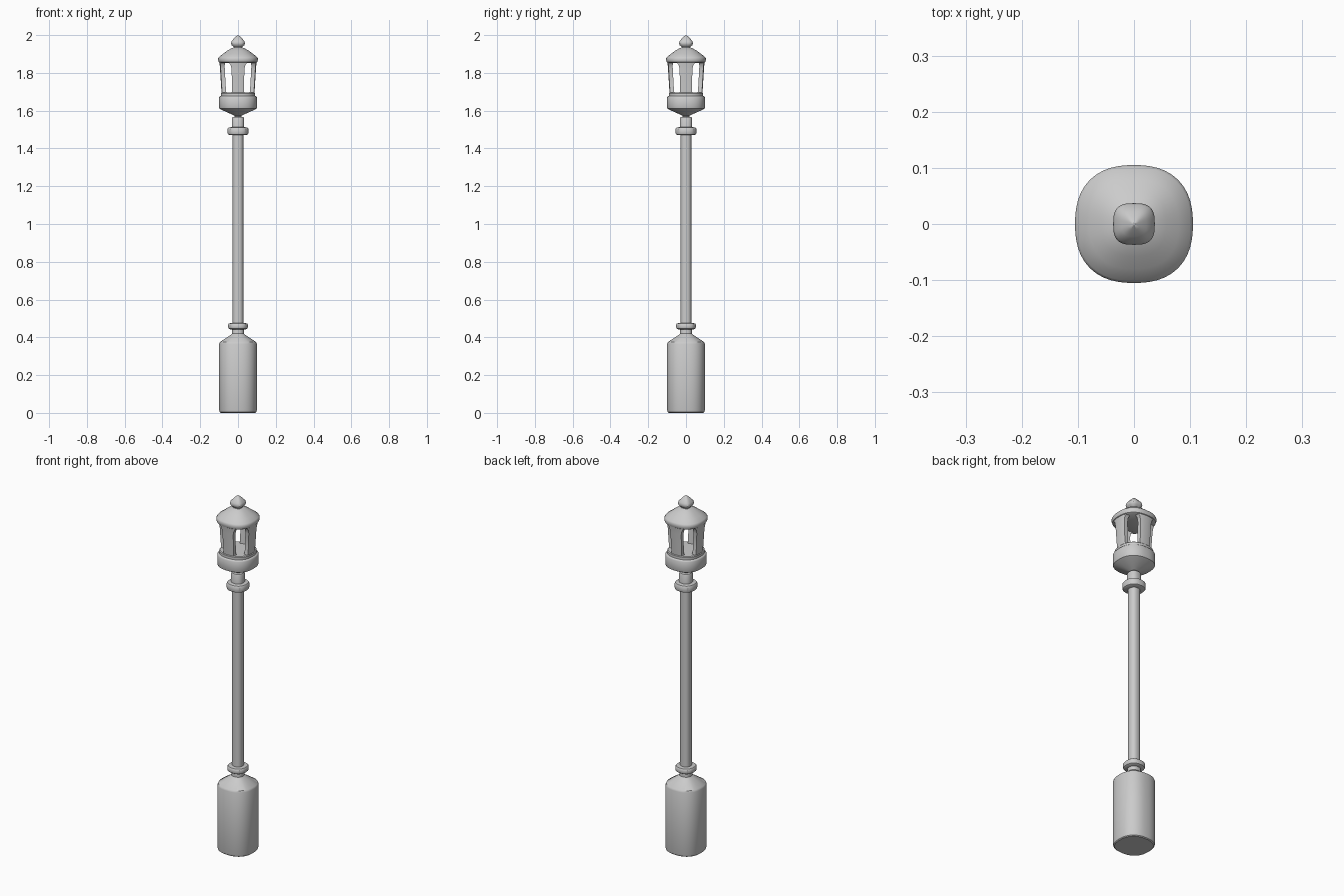
import bpy, bmesh, math

if "Cube" in bpy.data.objects:
    bpy.data.objects.remove(bpy.data.objects["Cube"])

SEG = 48


def section(r, n):
    # rounded-square ring: r is the half width on the axes
    pts = []
    for i in range(SEG):
        a = 2 * math.pi * i / SEG
        c, s = abs(math.cos(a)), abs(math.sin(a))
        k = r / (c ** n + s ** n) ** (1 / n)
        pts.append((k * math.cos(a), k * math.sin(a)))
    return pts


def finish(name, bm):
    bmesh.ops.recalc_face_normals(bm, faces=bm.faces)
    me = bpy.data.meshes.new(name)
    bm.to_mesh(me)
    bm.free()
    ob = bpy.data.objects.new(name, me)
    bpy.context.collection.objects.link(ob)
    bpy.ops.object.select_all(action='DESELECT')
    ob.select_set(True)
    bpy.context.view_layer.objects.active = ob
    bpy.ops.object.shade_smooth_by_angle(angle=math.radians(35))
    return ob


def turned(name, profile, n=2.4):
    # stack of rounded-square rings from a (radius, height) profile
    bm = bmesh.new()
    rings = [[bm.verts.new((x, y, z)) for x, y in section(r, n)] for r, z in profile]
    for a, b in zip(rings, rings[1:]):
        for i in range(SEG):
            j = (i + 1) % SEG
            bm.faces.new((a[i], a[j], b[j], b[i]))
    bm.faces.new(rings[0])
    bm.faces.new(rings[-1])
    return finish(name, bm)


# pedestal and pole
turned("pedestal", [(.092, 0), (.097, .004), (.1, .015), (.1, .365), (.096, .375),
                    (.04, .412), (.032, .42), (.031, .45)])
turned("lower_collar", [(.042, .442), (.05, .447), (.052, .452), (.052, .468), (.048, .474), (.03, .476)])
turned("pole", [(.028, .44), (.028, 1.48)])
turned("upper_collar", [(.046, 1.471), (.053, 1.475), (.055, 1.48), (.055, 1.504),
                        (.051, 1.51), (.034, 1.513)])
turned("neck", [(.033, 1.5), (.033, 1.56), (.03, 1.566), (.018, 1.568)])

# lantern
turned("lantern_bowl", [(.012, 1.56), (.02, 1.574), (.035, 1.581), (.09, 1.606), (.098, 1.611),
                        (.1, 1.616), (.1, 1.67), (.097, 1.675), (.091, 1.678),
                        (.091, 1.692), (.087, 1.696)])
turned("roof", [(.096, 1.853), (.102, 1.857), (.105, 1.866), (.105, 1.877), (.101, 1.884),
                (.08, 1.9), (.058, 1.917), (.035, 1.93), (.018, 1.936)])
turned("finial", [(.024, 1.928), (.022, 1.936), (.034, 1.947), (.037, 1.957), (.034, 1.968),
                  (.022, 1.982), (.01, 1.994), (.002, 2.0)], n=3)

# four curved posts, flared at both ends
levels = [(1.69, .087, .036), (1.705, .088, .031), (1.82, .095, .034),
          (1.842, .097, .039), (1.857, .099, .05)]
STEPS = 6
for q, side in enumerate(("right", "back", "left", "front")):
    bm = bmesh.new()
    loops = []
    for z, r, w in levels:
        loop = []
        for rad, order in ((r, range(STEPS + 1)), (r - .02, range(STEPS, -1, -1))):
            for i in order:
                y = w * (2 * i / STEPS - 1)
                x = (rad ** 2.4 - abs(y) ** 2.4) ** (1 / 2.4)
                a = q * math.pi / 2
                loop.append(bm.verts.new((x * math.cos(a) - y * math.sin(a),
                                          x * math.sin(a) + y * math.cos(a), z)))
        loops.append(loop)
    m = len(loops[0])
    for a, b in zip(loops, loops[1:]):
        for i in range(m):
            j = (i + 1) % m
            bm.faces.new((a[i], a[j], b[j], b[i]))
    bm.faces.new(loops[0])
    bm.faces.new(loops[-1])
    finish("lantern_post_" + side, bm)
